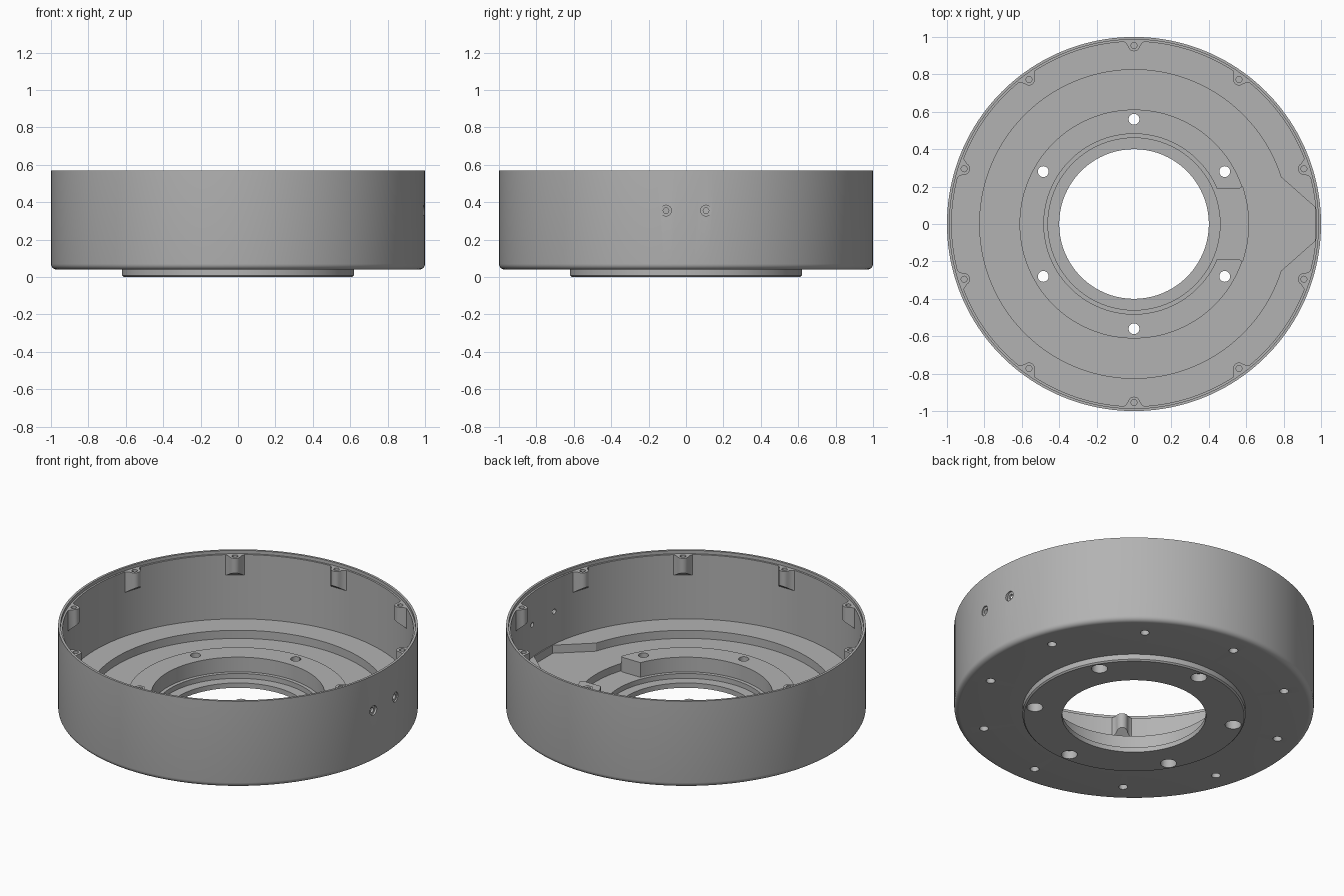
import bpy, bmesh
from math import sin, cos, pi, radians
from mathutils import Matrix, Vector

cube = bpy.data.objects.get("Cube")
if cube:
    bpy.data.objects.remove(cube, do_unlink=True)

SEG = 160
RIM, LEDGE, GROOVE, NOTCH, BASE = 0.57, 0.155, 0.105, 0.06, 0.04

grey = bpy.data.materials.new("satin_grey")
grey.use_nodes = True
colour = (0.45, 0.45, 0.45, 1)
grey.diffuse_color = colour
grey.node_tree.nodes["Principled BSDF"].inputs["Base Color"].default_value = colour


def make_object(name, bm):
    bmesh.ops.recalc_face_normals(bm, faces=bm.faces)
    mesh = bpy.data.meshes.new(name)
    bm.to_mesh(mesh)
    bm.free()
    mesh.materials.append(grey)
    obj = bpy.data.objects.new(name, mesh)
    bpy.context.collection.objects.link(obj)
    return obj


def lathe(name, profile):
    """Revolve a closed (radius, height) profile about z."""
    bm = bmesh.new()
    rings = [[bm.verts.new((r * cos(2 * pi * i / SEG), r * sin(2 * pi * i / SEG), z))
              for i in range(SEG)] for r, z in profile]
    for a, b in zip(rings, rings[1:] + rings[:1]):
        for i in range(SEG):
            j = (i + 1) % SEG
            bm.faces.new((a[i], a[j], b[j], b[i]))
    return make_object(name, bm)


def prism(bm, outline, z0, z1):
    """Extrude an xy outline from z0 to z1."""
    low = [bm.verts.new((x, y, z0)) for x, y in outline]
    high = [bm.verts.new((x, y, z1)) for x, y in outline]
    bm.faces.new(low)
    bm.faces.new(high)
    for i in range(len(low)):
        j = (i + 1) % len(low)
        bm.faces.new((low[i], low[j], high[j], high[i]))
    return low, high


def drill(bm, centre, axis, r0, r1, length):
    """Cylinder or cone starting at centre and running along axis."""
    axis = Vector(axis)
    turn = axis.to_track_quat('Z', 'Y').to_matrix().to_4x4()
    place = Matrix.Translation(Vector(centre) + axis * length / 2) @ turn
    bmesh.ops.create_cone(bm, cap_ends=True, segments=24, radius1=r0, radius2=r1,
                          depth=length, matrix=place)


def polar(r, degrees, z):
    a = radians(degrees)
    return (r * cos(a), r * sin(a), z)


def cut(target, bm, name):
    cutter = make_object(name, bm)
    cutter.hide_render = True
    mod = target.modifiers.new(name, 'BOOLEAN')
    mod.operation, mod.solver, mod.object = 'DIFFERENCE', 'EXACT', cutter
    bpy.context.view_layer.objects.active = target
    bpy.ops.object.modifier_apply(modifier=name)
    bpy.data.objects.remove(cutter, do_unlink=True)


# Housing: rounded outer shell, stepped floor and central bore
fillet = [(0.97 + 0.03 * sin(t * pi / 10), BASE + 0.03 - 0.03 * cos(t * pi / 10))
          for t in range(6)]
profile = [(0.40, 0), (0.612, 0), (0.62, 0.008), (0.62, BASE)] + fillet + [
    (1.0, RIM), (0.986, RIM), (0.986, RIM - 0.02), (0.975, RIM - 0.02),
    (0.975, LEDGE), (0.825, LEDGE), (0.825, GROOVE),
    (0.612, GROOVE), (0.612, 0.15), (0.482, 0.15), (0.482, NOTCH),
    (0.46, NOTCH), (0.46, 0.03), (0.40, 0.03)]
housing = lathe("housing", profile)

# Cable notch through the inner ring, with a rounded outer end
bm = bmesh.new()
arc = [polar(0.6125, a, 0)[:2] for a in range(-16, 17, 2)]
prism(bm, [(0.44, -0.19), (0.565, -0.19), (0.58, -0.2)] + arc
      + [(0.58, 0.2), (0.565, 0.19), (0.44, 0.19)], NOTCH, 0.2)
cut(housing, bm, "notch_cutter")

# Wedge pocket in the outer ledge
bm = bmesh.new()
prism(bm, [(0.75, -0.25), (0.787, -0.25), (0.968, -0.09),
           (0.968, 0.09), (0.787, 0.25), (0.75, 0.25)], GROOVE, 0.2)
cut(housing, bm, "wedge_cutter")

# Ring bolt holes and blind holes in the underside
bm = bmesh.new()
for k in range(6):
    drill(bm, polar(0.56, 30 + 60 * k, -0.1), (0, 0, 1), 0.029, 0.029, 0.4)
for k in range(10):
    drill(bm, polar(0.86, 90 + 36 * k, -0.01), (0, 0, 1), 0.025, 0.025, 0.12)
cut(housing, bm, "hole_cutter")

# Bolt head counterbores and wall port recesses
bm = bmesh.new()
for k in range(6):
    drill(bm, polar(0.56, 30 + 60 * k, -0.02), (0, 0, 1), 0.045, 0.045, 0.07)
for y in (-0.107, 0.107):
    drill(bm, (1.03, y, 0.355), (-1, 0, 0), 0.029, 0.029, 0.046)
cut(housing, bm, "counterbore_cutter")

# Small through ports in the side wall
bm = bmesh.new()
for y in (-0.107, 0.107):
    drill(bm, (1.05, y, 0.355), (-1, 0, 0), 0.015, 0.015, 0.15)
cut(housing, bm, "port_cutter")

# Lid screw bosses: rounded lugs flaring into the wall, sloped underneath
bm = bmesh.new()
nose = [(0.955 - 0.032 * cos(radians(a)), 0.032 * sin(radians(a))) for a in range(-80, 81, 20)]
outline = [(0.98, -0.065), (0.968, -0.045)] + nose + [(0.968, 0.045), (0.98, 0.065)]
for k in range(10):
    low, high = prism(bm, outline, 0.46, RIM - 0.02)
    for v in low:
        v.co.z -= (v.co.x - 0.923) * 0.7
    bmesh.ops.rotate(bm, verts=low + high, cent=(0, 0, 0),
                     matrix=Matrix.Rotation(radians(18 + 36 * k), 3, 'Z'))
bosses = make_object("screw_bosses", bm)
bm = bmesh.new()
for k in range(10):
    drill(bm, polar(0.955, 18 + 36 * k, 0.48), (0, 0, 1), 0.016, 0.016, 0.12)
cut(bosses, bm, "screw_hole_cutter")

# Smooth curved walls, keep machined edges crisp
for obj in (housing, bosses):
    bpy.ops.object.select_all(action='DESELECT')
    obj.select_set(True)
    bpy.context.view_layer.objects.active = obj
    bpy.ops.object.shade_smooth_by_angle(angle=radians(30))
